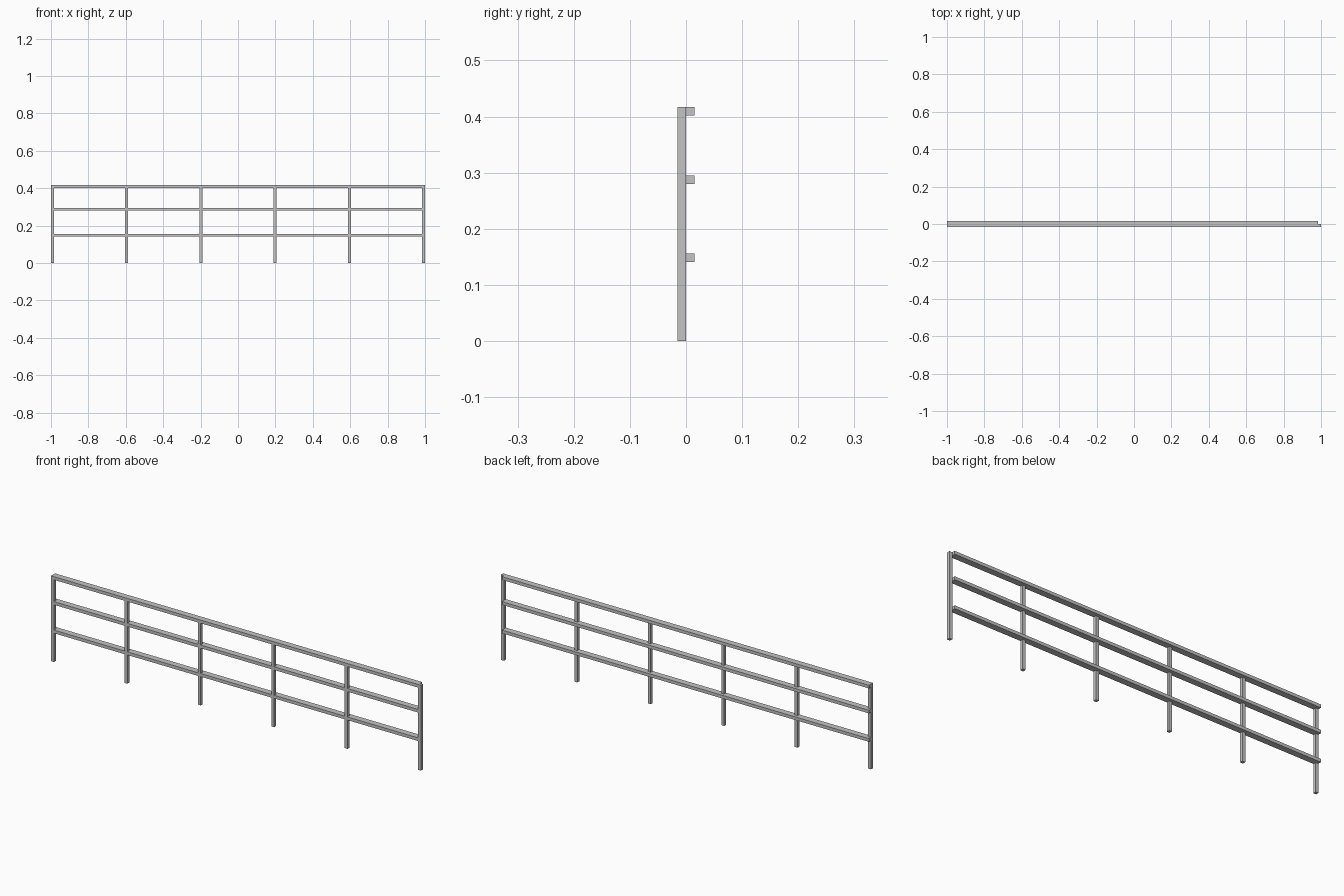
import bpy

cube = bpy.data.objects.get("Cube")
if cube:
    bpy.data.objects.remove(cube, do_unlink=True)

BAR = 0.0155      # square section of the posts and rails
HEIGHT = 0.417
POSTS = 6

steel = bpy.data.materials.new("grey_steel")
steel.use_nodes = True
grey = (0.55, 0.55, 0.55, 1)
steel.diffuse_color = grey
steel.node_tree.nodes["Principled BSDF"].inputs["Base Color"].default_value = grey


def box(name, low, high):
    """Axis-aligned bar between two opposite corners."""
    centre = [(a + b) / 2 for a, b in zip(low, high)]
    bpy.ops.mesh.primitive_cube_add(size=1, location=centre)
    obj = bpy.context.object
    obj.name = name
    obj.scale = [b - a for a, b in zip(low, high)]
    bpy.ops.object.transform_apply(location=False, rotation=False, scale=True)
    obj.data.materials.append(steel)
    return obj


# Upright posts, evenly spaced along the front half
spacing = (2 - BAR) / (POSTS - 1)
for i in range(POSTS):
    x = -1 + i * spacing
    box(f"post_{i + 1}", (x, -BAR, 0), (x + BAR, 0, HEIGHT))

# Rails run the full depth and stop at the inner side of the last post
for name, top in (("bottom_rail", 0.156), ("middle_rail", 0.295), ("top_rail", HEIGHT)):
    box(name, (-1, -BAR, top - BAR), (1 - BAR, BAR, top))
